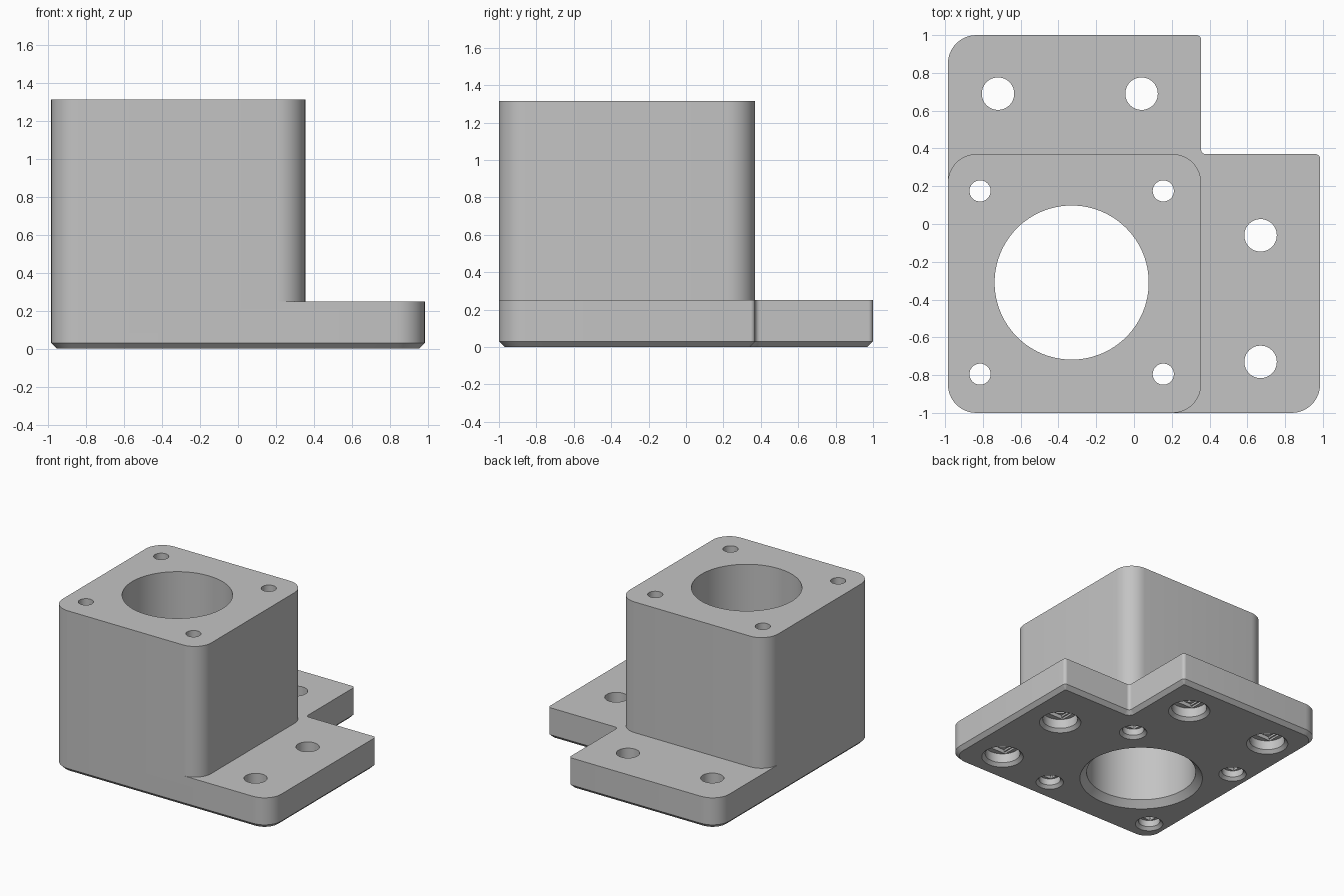
import bpy, bmesh
from math import sin, cos, pi
from mathutils import Vector

cube = bpy.data.objects.get("Cube")
if cube:
    bpy.data.objects.remove(cube, do_unlink=True)

grey = bpy.data.materials.new("Plain grey")
grey.use_nodes = True
colour = (0.55, 0.55, 0.55, 1)
grey.diffuse_color = colour
grey.node_tree.nodes["Principled BSDF"].inputs["Base Color"].default_value = colour


def rounded(corners, inset=0.0, steps=10):
    """Offset a counter-clockwise outline of (x, y, radius) inward and round its corners."""
    pts = []
    for i, (x, y, r) in enumerate(corners):
        p = Vector((x, y))
        a = (p - Vector(corners[i - 1][:2])).normalized()
        b = (Vector(corners[(i + 1) % len(corners)][:2]) - p).normalized()
        turn = a.cross(b)
        p += (b - a) * inset * (1 if turn > 0 else -1)
        r = max(r - inset * turn, 0.004)
        centre = p + (b - a) * r
        for k in range(steps + 1):
            t = k / steps * pi / 2
            pts.append(centre - b * r * cos(t) + a * r * sin(t))
    return pts


def circle(x, y, r, n=64):
    return [Vector((x + r * cos(2 * pi * k / n), y + r * sin(2 * pi * k / n))) for k in range(n)]


def loft(name, rings):
    """Closed solid through (outline, height) rings."""
    bm = bmesh.new()
    loops = [[bm.verts.new((p.x, p.y, z)) for p in pts] for pts, z in rings]
    bm.faces.new(loops[0][::-1])
    bm.faces.new(loops[-1])
    n = len(loops[0])
    for low, high in zip(loops, loops[1:]):
        for i in range(n):
            j = (i + 1) % n
            bm.faces.new((low[i], low[j], high[j], high[i]))
    mesh = bpy.data.meshes.new(name)
    bm.to_mesh(mesh)
    bm.free()
    mesh.materials.append(grey)
    obj = bpy.data.objects.new(name, mesh)
    bpy.context.collection.objects.link(obj)
    return obj


def combine(target, other, operation):
    mod = target.modifiers.new("combine", "BOOLEAN")
    mod.operation, mod.solver, mod.object = operation, "EXACT", other
    bpy.context.view_layer.objects.active = target
    bpy.ops.object.modifier_apply(modifier=mod.name)
    bpy.data.objects.remove(other, do_unlink=True)


def bolt_hole(x, y, r, head, rim, depth):
    """Through hole with a chamfered head recess and a stepped ceiling."""
    c = rim - head
    combine(bracket, loft("hole_cutter", [
        (circle(x, y, rim + c), -c), (circle(x, y, head), c),
        (circle(x, y, head), depth)]), "DIFFERENCE")
    half = (head ** 2 - r ** 2) ** 0.5
    for w, top in ((half, depth + 0.015), (r, depth + 0.03)):
        box = [Vector((x + sx * w, y + sy * r)) for sx, sy in ((-1, -1), (1, -1), (1, 1), (-1, 1))]
        combine(bracket, loft("step_cutter", [(box, depth - 0.02), (box, top)]), "DIFFERENCE")
    combine(bracket, loft("shaft_cutter", [
        (circle(x, y, r, 48), depth), (circle(x, y, r, 48), 1.5)]), "DIFFERENCE")


W, IN, STEP, R = 0.985, 0.355, 0.37, 0.15
PLATE, TOP, CHAMFER = 0.25, 1.315, 0.03

# L-shaped base plate with a chamfered underside
plate = [(-W, -1, R), (W, -1, R), (W, STEP, 0.025), (IN, STEP, 0.025), (IN, 1, 0.025), (-W, 1, R)]
bracket = loft("motor_bracket", [
    (rounded(plate, CHAMFER), 0), (rounded(plate), CHAMFER), (rounded(plate), PLATE)])

# Tall block
block = rounded([(-W, -1, R), (IN, -1, R), (IN, STEP, R), (-W, STEP, R)])
combine(bracket, loft("block", [(block, PLATE), (block, TOP)]), "UNION")

# Central bore
bx, by, br = -0.33, -0.31, 0.408
combine(bracket, loft("bore_cutter", [
    (circle(bx, by, br + 0.1, 96), -0.05), (circle(bx, by, br, 96), 0.05),
    (circle(bx, by, br, 96), 1.5)]), "DIFFERENCE")

# Block screw holes and plate mounting holes
for sx in (-1, 1):
    for sy in (-1, 1):
        bolt_hole(bx + sx * 0.485, by + sy * 0.485, 0.056, 0.08, 0.103, 0.075)
for x, y in ((-0.72, 0.69), (0.04, 0.69), (0.67, -0.06), (0.67, -0.73)):
    bolt_hole(x, y, 0.086, 0.13, 0.155, 0.1)

# Merge flat faces and smooth the curved ones
bm = bmesh.new()
bm.from_mesh(bracket.data)
bmesh.ops.remove_doubles(bm, verts=bm.verts, dist=0.0002)
bmesh.ops.dissolve_limit(bm, angle_limit=0.002, verts=bm.verts, edges=bm.edges)
bm.to_mesh(bracket.data)
bm.free()
bpy.ops.object.select_all(action="DESELECT")
bracket.select_set(True)
bpy.context.view_layer.objects.active = bracket
bpy.ops.object.shade_smooth_by_angle(angle=0.5)
